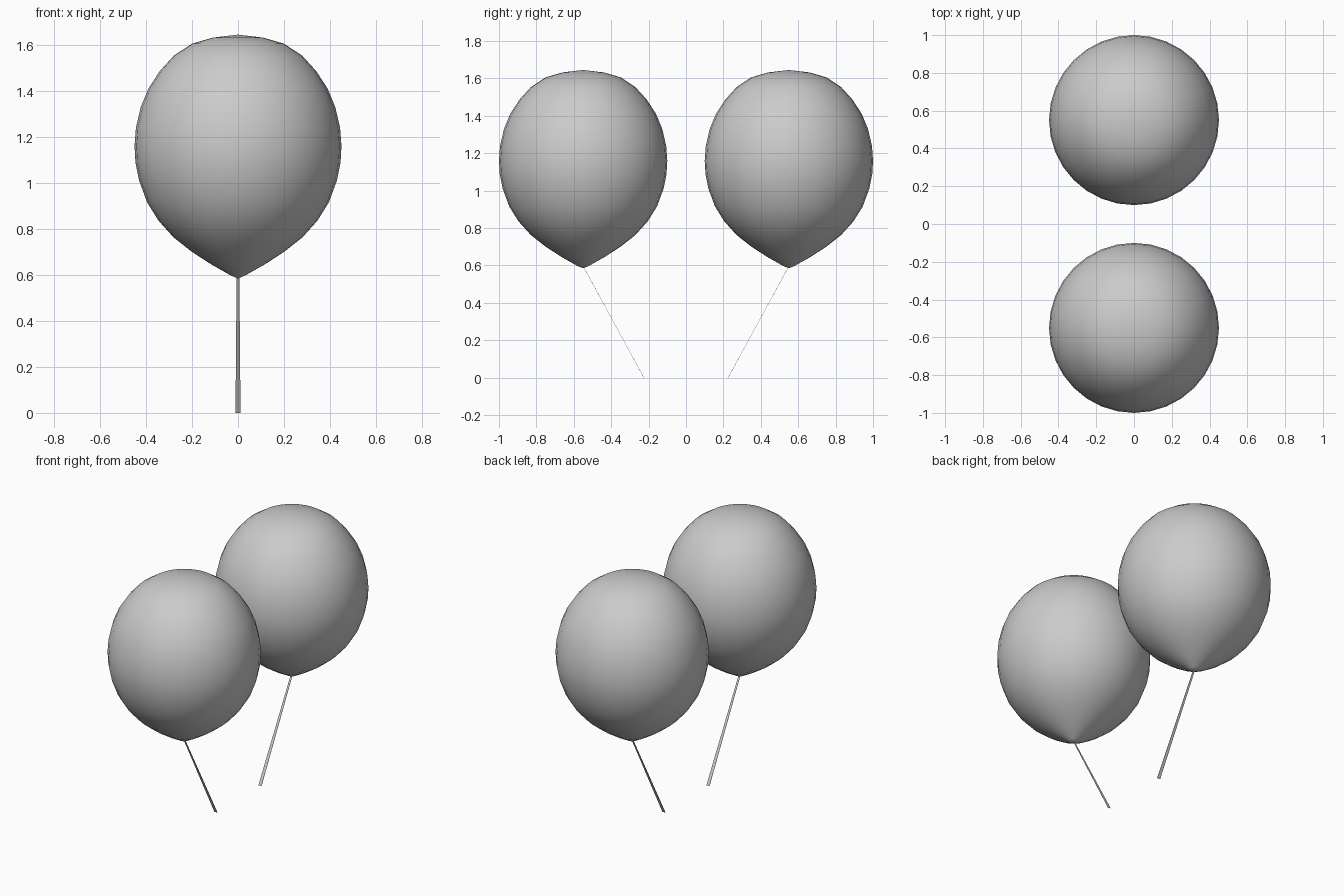
import bpy, bmesh, math
from mathutils import Vector

if "Cube" in bpy.data.objects:
    bpy.data.objects.remove(bpy.data.objects["Cube"])

# Balloon half-profile: (radius, height)
PROFILE = [(0, 0.585), (0.03, 0.597), (0.115, 0.645), (0.20, 0.70), (0.28, 0.763),
           (0.345, 0.835), (0.395, 0.915), (0.43, 1.01), (0.446, 1.09), (0.45, 1.16),
           (0.444, 1.24), (0.423, 1.33), (0.39, 1.41), (0.34, 1.487), (0.28, 1.553),
           (0.20, 1.606), (0.11, 1.632), (0, 1.645)]
SIDES = 32


def finish(name, bm, angle):
    bmesh.ops.recalc_face_normals(bm, faces=bm.faces)
    me = bpy.data.meshes.new(name)
    bm.to_mesh(me)
    bm.free()
    ob = bpy.data.objects.new(name, me)
    bpy.context.collection.objects.link(ob)
    bpy.ops.object.select_all(action='DESELECT')
    ob.select_set(True)
    bpy.context.view_layer.objects.active = ob
    bpy.ops.object.shade_smooth_by_angle(angle=math.radians(angle))
    return ob


def balloon(name, y):
    bm = bmesh.new()
    verts = [bm.verts.new((r, 0, z)) for r, z in PROFILE]
    edges = [bm.edges.new(p) for p in zip(verts, verts[1:])]
    bmesh.ops.spin(bm, geom=verts + edges, cent=(0, 0, 0), axis=(0, 0, 1),
                   angle=math.tau, steps=SIDES)
    bmesh.ops.remove_doubles(bm, verts=bm.verts, dist=0.0005)
    ob = finish(name, bm, 60)
    ob.location.y = y


def string(name, side):
    # Thin flat ribbon, slightly wider at its loose end
    bm = bmesh.new()
    top, bottom = Vector((0, 0.547 * side, 0.59)), Vector((0, 0.225 * side, 0))
    rows = []
    for i in range(6):
        t = i / 5
        p = top.lerp(bottom, t)
        w = 0.006 + 0.005 * t
        rows.append([bm.verts.new((p.x + s * w, p.y + d * 0.0008, p.z))
                     for s, d in ((-1, -1), (1, -1), (1, 1), (-1, 1))])
    for a, b in zip(rows, rows[1:]):
        for k in range(4):
            bm.faces.new((a[k], a[(k + 1) % 4], b[(k + 1) % 4], b[k]))
    bm.faces.new(rows[0])
    bm.faces.new(rows[-1])
    finish(name, bm, 30)


# Mirrored pair of balloons with their strings
for label, side in (("front", -1), ("back", 1)):
    balloon(label + "_balloon", 0.55 * side)
    string(label + "_string", side)
